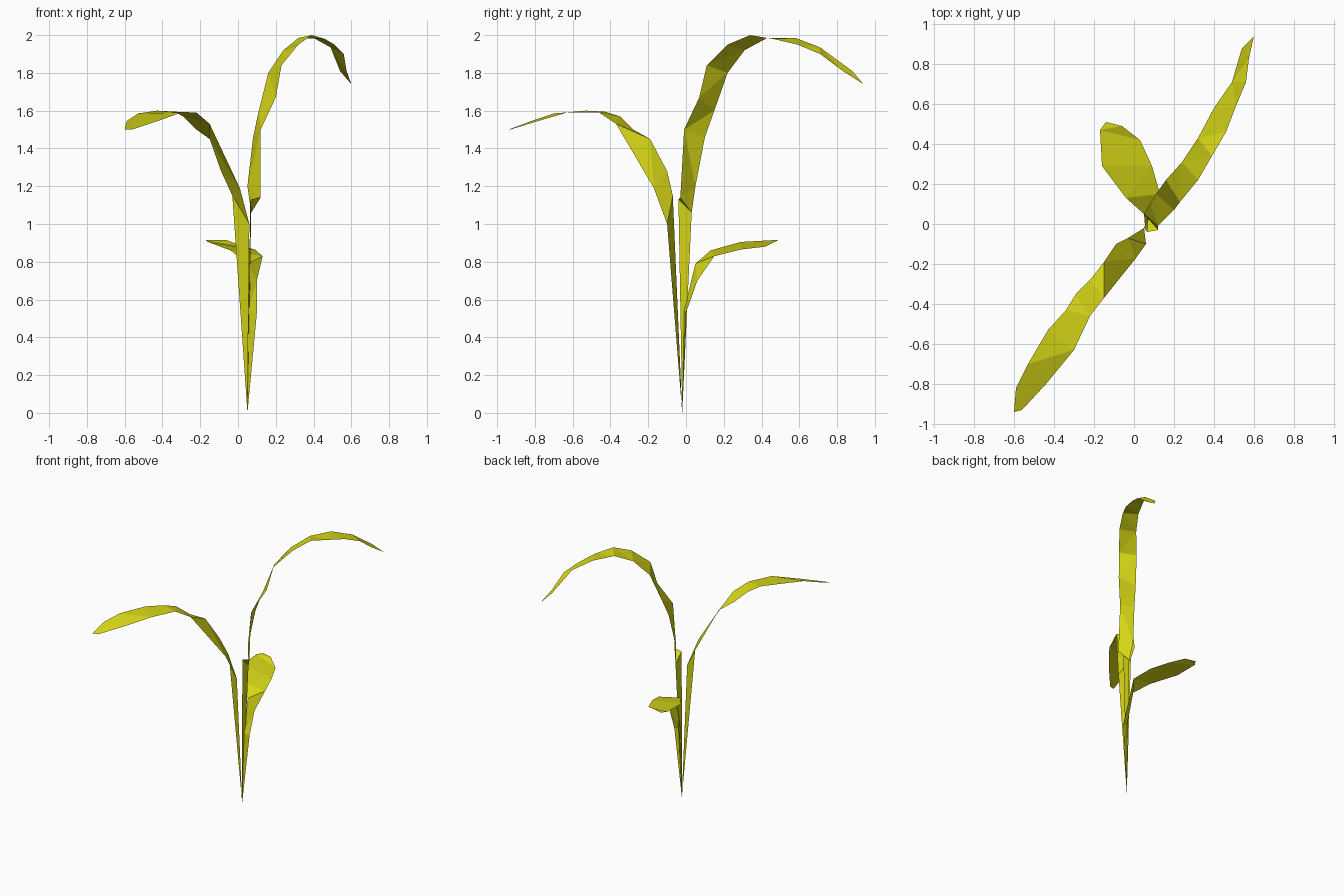
import bpy, bmesh
from mathutils import Vector

mat = bpy.data.materials.new("leaf_yellow_green")
mat.diffuse_color = (0.66, 0.66, 0.008, 1)

BASE = (0.05, -0.02, 0.0)


def leaf(name, left, right, tip):
    """Flat low-poly blade stitched between its two edges, from the shared base to the tip."""
    bm = bmesh.new()
    p = [bm.verts.new(c) for c in [BASE] + left + [tip]]
    q = [bm.verts.new(c) for c in right]
    bm.faces.new((p[0], p[1], q[0]))
    i, j = 1, 0
    while i < len(p) - 1 or j < len(q) - 1:
        # advance along whichever edge gives the shorter crossing
        dp = (p[i + 1].co - q[j].co).length if i < len(p) - 1 else 1e9
        dq = (q[j + 1].co - p[i].co).length if j < len(q) - 1 else 1e9
        if dp <= dq:
            bm.faces.new((p[i], p[i + 1], q[j]))
            i += 1
        else:
            bm.faces.new((p[i], q[j + 1], q[j]))
            j += 1
    bmesh.ops.recalc_face_normals(bm, faces=bm.faces)
    # blades should face upwards overall
    if sum((f.normal.z * f.calc_area() for f in bm.faces)) < 0:
        bmesh.ops.reverse_faces(bm, faces=bm.faces)
    me = bpy.data.meshes.new(name)
    bm.to_mesh(me)
    bm.free()
    me.materials.append(mat)
    ob = bpy.data.objects.new(name, me)
    bpy.context.collection.objects.link(ob)


# tall arching leaf, towards back right
leaf("tall_leaf",
     [(0.07, 0.03, 1.06), (0.05, 0.05, 1.2), (0.08, 0.10, 1.46), (0.11, 0.15, 1.6),
      (0.16, 0.22, 1.8), (0.24, 0.31, 1.92), (0.32, 0.43, 1.985), (0.40, 0.58, 1.985),
      (0.49, 0.71, 1.935), (0.54, 0.88, 1.81)],
     [(0.065, -0.04, 1.13), (0.12, -0.03, 1.14), (0.12, -0.01, 1.5), (0.20, 0.07, 1.67),
      (0.23, 0.11, 1.84), (0.32, 0.22, 1.95), (0.39, 0.34, 2.0), (0.46, 0.46, 1.98),
      (0.51, 0.59, 1.95), (0.56, 0.71, 1.90), (0.575, 0.83, 1.81)],
     (0.60, 0.94, 1.74))

# middle leaf, towards front left
leaf("middle_leaf",
     [(-0.03, -0.07, 1.15), (-0.09, -0.10, 1.28), (-0.15, -0.19, 1.45), (-0.22, -0.28, 1.5),
      (-0.29, -0.35, 1.57), (-0.34, -0.43, 1.595), (-0.43, -0.53, 1.6), (-0.53, -0.70, 1.585),
      (-0.59, -0.82, 1.545)],
     [(0.06, -0.10, 1.0), (0.01, -0.17, 1.19), (-0.15, -0.37, 1.53), (-0.22, -0.46, 1.59),
      (-0.30, -0.63, 1.59), (-0.44, -0.80, 1.54), (-0.56, -0.93, 1.5)],
     (-0.60, -0.94, 1.5))

# short broad leaf, towards the back
leaf("short_leaf",
     [(0.055, -0.01, 0.55), (0.05, 0.05, 0.79), (-0.04, 0.13, 0.86), (-0.16, 0.29, 0.905),
      (-0.17, 0.47, 0.915)],
     [(0.10, 0.0, 0.53), (0.10, 0.06, 0.70), (0.13, 0.15, 0.83), (0.09, 0.29, 0.865),
      (0.03, 0.42, 0.88), (-0.06, 0.49, 0.915)],
     (-0.14, 0.51, 0.915))
